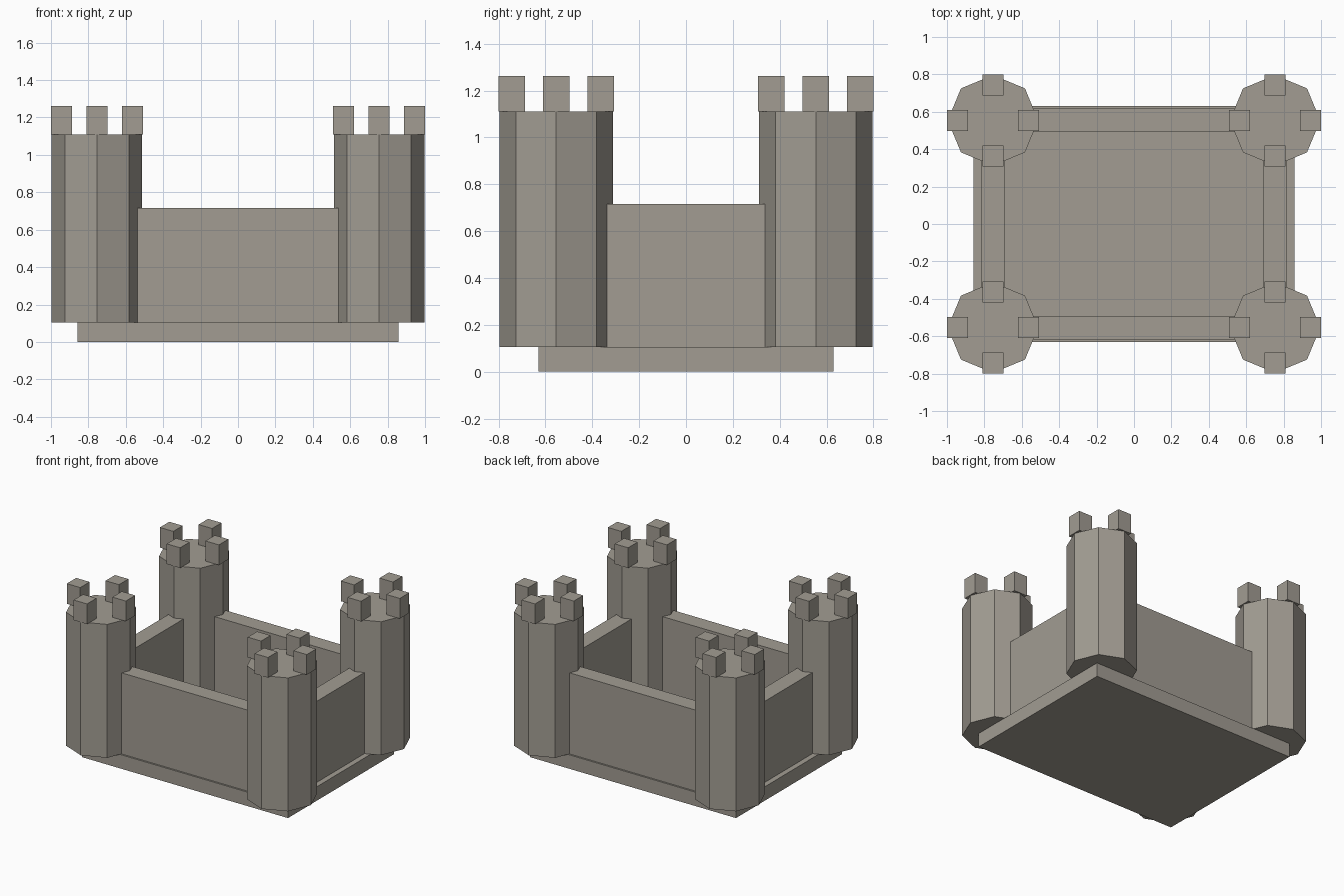
import bpy
import math

default = bpy.data.objects.get("Cube")
if default:
    bpy.data.objects.remove(default, do_unlink=True)

# Single stone colour
STONE = (0.36, 0.335, 0.29, 1.0)
stone = bpy.data.materials.new("warm_grey_stone")
stone.use_nodes = True
stone.diffuse_color = STONE
bsdf = next(n for n in stone.node_tree.nodes if n.type == 'BSDF_PRINCIPLED')
bsdf.inputs["Base Color"].default_value = STONE

# Main dimensions
TOWER_X, TOWER_Y, TOWER_R = 0.754, 0.554, 0.242
BASE_TOP, WALL_TOP, TOWER_TOP, MERLON_TOP = 0.105, 0.716, 1.11, 1.262
WALL_THICK = 0.126
MERLON_SIZE, MERLON_OFFSET = 0.112, 0.19


def finish(name):
    obj = bpy.context.object
    obj.name = name
    obj.data.name = name
    obj.data.materials.append(stone)
    return obj


def box(name, x, y, width, depth, bottom, top):
    bpy.ops.mesh.primitive_cube_add(size=1, location=(x, y, (bottom + top) / 2))
    obj = finish(name)
    for v in obj.data.vertices:
        v.co.x *= width
        v.co.y *= depth
        v.co.z *= top - bottom
    return obj


# Ground slab
box("base_slab", 0, 0, 1.716, 1.26, 0, BASE_TOP)

# Curtain walls running between tower centres
for name, side in (("front", -1), ("back", 1)):
    box(name + "_wall", 0, side * TOWER_Y, 2 * TOWER_X, WALL_THICK, BASE_TOP, WALL_TOP)
for name, side in (("right", -1), ("left", 1)):
    box(name + "_wall", side * TOWER_X, 0, WALL_THICK, 2 * TOWER_Y, BASE_TOP, WALL_TOP)

# Octagonal corner towers, each with four merlons on the rim
for end, sy in (("front", -1), ("back", 1)):
    for hand, sx in (("right", -1), ("left", 1)):
        corner = f"{end}_{hand}"
        cx, cy = sx * TOWER_X, sy * TOWER_Y
        bpy.ops.mesh.primitive_cylinder_add(
            vertices=8, radius=TOWER_R, depth=TOWER_TOP - BASE_TOP,
            location=(cx, cy, (BASE_TOP + TOWER_TOP) / 2))
        finish(corner + "_tower")
        for i in range(4):
            a = i * math.pi / 2
            box(f"{corner}_merlon_{i + 1}",
                cx + MERLON_OFFSET * math.cos(a), cy + MERLON_OFFSET * math.sin(a),
                MERLON_SIZE, MERLON_SIZE, TOWER_TOP, MERLON_TOP)
